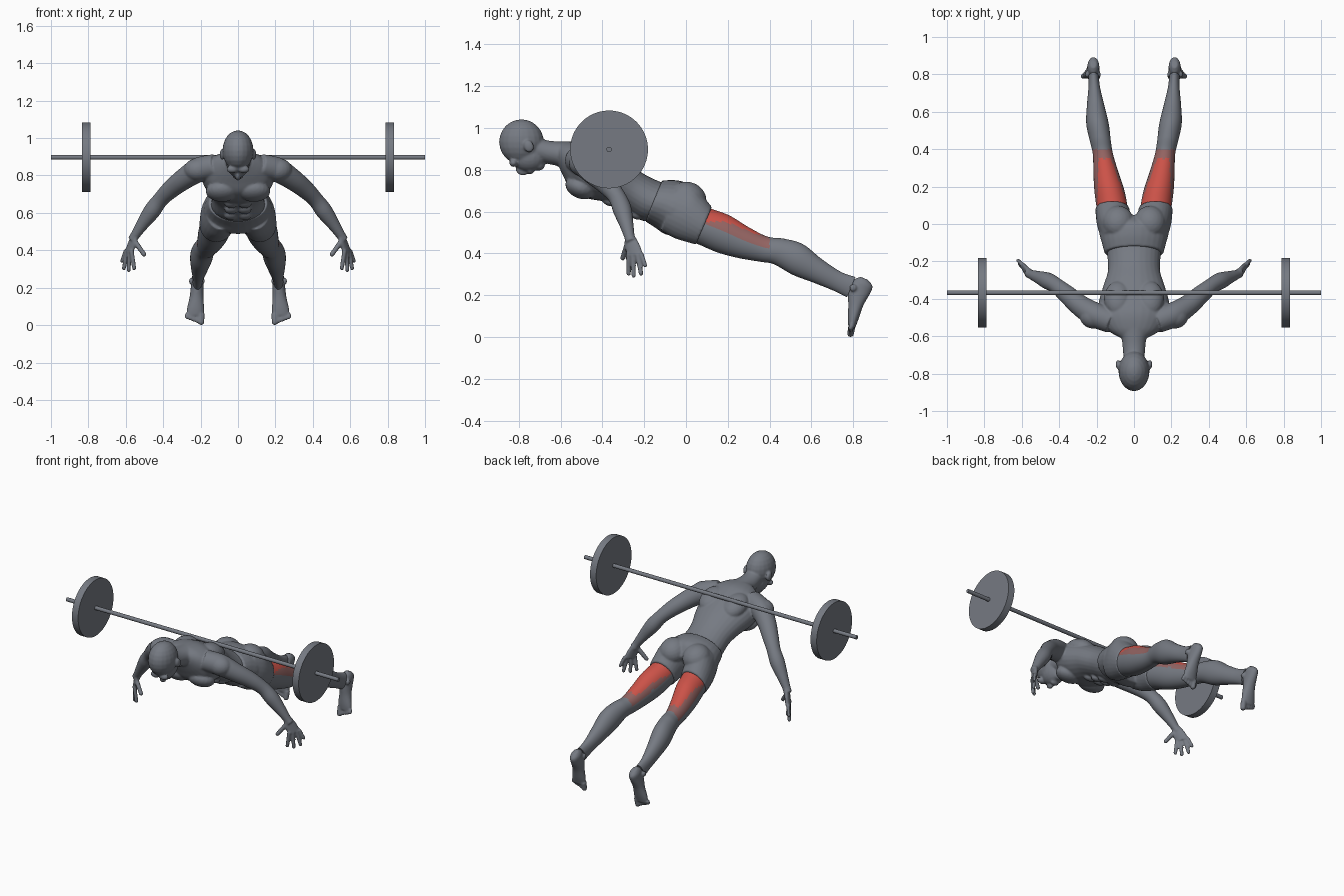
import bpy, bmesh, math
from mathutils import Vector, Matrix

if "Cube" in bpy.data.objects:
    bpy.data.objects.remove(bpy.data.objects["Cube"])


def material(name, rgb):
    m = bpy.data.materials.new(name)
    m.use_nodes = True
    m.diffuse_color = (*rgb, 1)
    bsdf = next(n for n in m.node_tree.nodes if n.type == 'BSDF_PRINCIPLED')
    bsdf.inputs["Base Color"].default_value = (*rgb, 1)
    return m


GREY = material("slate grey", (0.18, 0.195, 0.225))
RED = material("muscle red", (0.60, 0.085, 0.065))
MUTED = material("muted red", (0.29, 0.125, 0.12))


def catmull(a, b, c, d, t):
    return 0.5 * (2 * b + (c - a) * t + (2 * a - 5 * b + 4 * c - d) * t ** 2
                  + (3 * b - a - 3 * c + d) * t ** 3)


def loft(bm, rings, steps=6, segs=28):
    """Smooth closed skin through elliptical rings (centre, half-axis, half-axis)."""
    fine = []
    for i in range(len(rings) - 1):
        quad = [rings[min(max(i + k, 0), len(rings) - 1)] for k in (-1, 0, 1, 2)]
        for s in range(steps):
            fine.append([catmull(*(q[j] for q in quad), s / steps) for j in range(3)])
    fine.append(rings[-1])
    loops = []
    for c, u, v in fine:
        angles = [2 * math.pi * k / segs for k in range(segs)]
        loops.append([bm.verts.new(c + u * math.cos(a) + v * math.sin(a)) for a in angles])
    faces = [bm.faces.new(loops[0]), bm.faces.new(loops[-1])]
    for p, q in zip(loops, loops[1:]):
        for k in range(segs):
            n = (k + 1) % segs
            faces.append(bm.faces.new((p[k], p[n], q[n], q[k])))
    bmesh.ops.recalc_face_normals(bm, faces=faces)


def body(bm, rows, side=1, **kw):
    """Rows: x centre, half width, back point (y, z), belly point (y, z)."""
    rings = []
    for x, w, yt, zt, yb, zb in rows:
        top, low = Vector((x * side, yt, zt)), Vector((x * side, yb, zb))
        rings.append(((top + low) / 2, Vector((w, 0, 0)), (top - low) / 2))
    loft(bm, rings, **kw)


def tube(bm, rows, side=1, **kw):
    """Rows: x, y, z, radius."""
    pts = [Vector((r[0] * side, r[1], r[2])) for r in rows]
    rings = []
    for i, p in enumerate(pts):
        d = (pts[min(i + 1, len(pts) - 1)] - pts[max(i - 1, 0)]).normalized()
        u = d.cross(Vector((0, 1, 0.3))).normalized()
        rings.append((p, u * rows[i][3], d.cross(u) * rows[i][3]))
    loft(bm, rings, **kw)


def blob(bm, centre, radii, side=1, tilt=0):
    x, y, z = centre
    m = (Matrix.Translation((x * side, y, z)) @ Matrix.Rotation(tilt, 4, 'X')
         @ Matrix.Diagonal((*radii, 1)))
    bmesh.ops.create_uvsphere(bm, u_segments=20, v_segments=12, radius=1, matrix=m)


def digit(bm, base, tip, r, side):
    tube(bm, [(*base, r * 1.1), (*tip, r)], side, steps=3, segs=12)
    blob(bm, tip, (r, r, r), side)


def finish(bm, name, mats=(GREY,), voxel=None, smooth=4):
    me = bpy.data.meshes.new(name)
    bm.to_mesh(me)
    bm.free()
    ob = bpy.data.objects.new(name, me)
    bpy.context.collection.objects.link(ob)
    for m in mats:
        me.materials.append(m)
    if voxel:
        r = ob.modifiers.new("Blend", 'REMESH')
        r.mode, r.voxel_size, r.use_smooth_shade = 'VOXEL', voxel, True
        s = ob.modifiers.new("Soften", 'SMOOTH')
        s.factor, s.iterations = 0.5, smooth
    bpy.ops.object.select_all(action='DESELECT')
    ob.select_set(True)
    bpy.context.view_layer.objects.active = ob
    bpy.ops.object.shade_smooth_by_angle(angle=math.radians(40))
    return ob


# Torso, neck, head and arms blended into one skin
bm = bmesh.new()
body(bm, [(0, .08, -.60, .925, -.61, .82), (0, .14, -.55, .935, -.585, .765),
          (0, .185, -.47, .93, -.55, .705), (0, .19, -.38, .89, -.48, .665),
          (0, .165, -.29, .84, -.38, .645), (0, .14, -.21, .785, -.30, .61),
          (0, .142, -.13, .745, -.22, .56), (0, .15, -.07, .73, -.15, .55)])
body(bm, [(0, .055, -.73, .96, -.75, .85), (0, .06, -.66, .94, -.67, .83),
          (0, .07, -.60, .935, -.61, .815), (0, .11, -.54, .935, -.57, .78)])
blob(bm, (0, -.787, .933), (.083, .107, .108))           # skull
blob(bm, (0, -.752, .862), (.062, .085, .072))           # face
blob(bm, (0, -.705, .822), (.035, .03, .026))            # chin
blob(bm, (0, -.785, .795), (.015, .03, .022), tilt=-.4)  # nose
blob(bm, (0, -.745, .795), (.028, .018, .016))           # mouth
for side in (1, -1):
    blob(bm, (.03, -.825, .833), (.032, .02, .02), side)             # brow
    blob(bm, (.085, -.752, .912), (.013, .024, .03), side, .3)       # ear
    blob(bm, (.085, -.505, .715), (.088, .075, .052), side, -.4)     # chest
    blob(bm, (.085, -.40, .85), (.075, .10, .058), side, -.4)        # shoulder blade
    blob(bm, (.035, -.25, .725), (.04, .13, .05), side, -.45)        # lower back
    blob(bm, (.215, -.495, .83), (.075, .065, .062), side)           # shoulder cap
    for k in range(3):                                               # abdomen
        blob(bm, (.036, -.37 + .065 * k, .648 - .032 * k), (.036, .034, .02), side, -.45)
    # arm
    tube(bm, [(.12, -.52, .85, .065), (.21, -.485, .83, .066), (.29, -.435, .78, .057),
              (.36, -.375, .725, .049), (.415, -.33, .67, .042), (.46, -.305, .61, .045),
              (.51, -.285, .54, .034), (.55, -.27, .48, .025), (.565, -.262, .455, .026)], side)
    # palm
    rows = [(.552, -.268, .48, .026), (.565, -.258, .44, .04), (.583, -.242, .39, .042)]
    loft(bm, [(Vector((x * side, y, z)), Vector((.4 * side, .9, .1)) * w,
               Vector((.9 * side, -.4, .2)) * .016) for x, y, z, w in rows], segs=16)
    digit(bm, (.57, -.275, .40), (.555, -.274, .304), .0115, side)
    digit(bm, (.58, -.255, .395), (.585, -.25, .294), .0115, side)
    digit(bm, (.592, -.232, .395), (.61, -.215, .304), .0115, side)
    digit(bm, (.60, -.215, .40), (.62, -.195, .342), .0105, side)
    digit(bm, (.55, -.28, .445), (.502, -.302, .378), .013, side)
finish(bm, "upper_body", voxel=.0058)

# Shorts: pelvis with two short legs
bm = bmesh.new()
body(bm, [(0, .157, -.115, .748, -.195, .553), (0, .172, -.05, .75, -.15, .525),
          (0, .185, .01, .73, -.095, .49), (0, .165, .05, .66, -.03, .49)])
for side in (1, -1):
    body(bm, [(.085, .09, -.03, .735, -.12, .51), (.098, .098, .04, .72, -.06, .475),
              (.11, .094, .085, .67, -.005, .457), (.116, .09, .124, .622, .048, .442)], side)
    blob(bm, (.085, .01, .665), (.085, .09, .076), side, -.4)
finish(bm, "shorts", voxel=.0065, smooth=3)

# Legs, with the back of the thigh marked in red
for side, label in ((1, "left"), (-1, "right")):
    bm = bmesh.new()
    body(bm, [(.112, .08, .08, .63, .01, .46), (.118, .083, .13, .61, .06, .443),
              (.132, .08, .21, .58, .15, .405), (.15, .067, .30, .525, .25, .378),
              (.166, .054, .39, .48, .355, .36), (.18, .056, .47, .47, .42, .348),
              (.195, .06, .56, .443, .51, .298), (.205, .047, .65, .372, .61, .26),
              (.212, .032, .74, .312, .705, .222), (.216, .027, .81, .287, .77, .19)],
         side, steps=10, segs=48)
    bm.normal_update()
    for f in bm.faces:
        c = f.calc_center_median()
        t = (c.y - .12) / .23
        offset = abs(abs(c.x) - .119 - .165 * (c.y - .12))
        if c.y < .40 and f.normal.z > .15:
            f.material_index = 2
            if t < 1 and offset < .078 - .045 * t and f.normal.z > .3:
                f.material_index = 1
    finish(bm, label + "_leg", (GREY, RED, MUTED))

    # Foot standing on its toes
    bm = bmesh.new()
    body(bm, [(.217, .016, .835, .288, .872, .272), (.217, .03, .80, .272, .892, .243),
              (.218, .033, .776, .22, .882, .21), (.222, .037, .776, .15, .848, .15),
              (.227, .046, .774, .09, .825, .085), (.23, .046, .776, .052, .81, .045)], side)
    for x in (.19, .25):
        blob(bm, (x, .80, .235), (.012, .018, .018), side)           # ankle bone
    for k in range(5):
        r = .0165 if k == 0 else .0115
        x = .196 + .018 * k + (.004 if k else 0)
        digit(bm, (x, .795, .06), (x + .001, .787, .016 + .007 * k), r, side)
    finish(bm, label + "_foot", voxel=.0055, smooth=3)


# Barbell across the back
def cylinder(name, x, radius, length, segs):
    bm = bmesh.new()
    bmesh.ops.create_cone(
        bm, cap_ends=True, segments=segs, radius1=radius, radius2=radius, depth=length,
        matrix=Matrix.Translation((x, -.368, .897)) @ Matrix.Rotation(math.pi / 2, 4, 'Y'))
    finish(bm, name)


cylinder("bar", 0, .0125, 2, 24)
for side, label in ((1, "left"), (-1, "right")):
    cylinder(label + "_weight_plate", .811 * side, .186, .045, 64)
